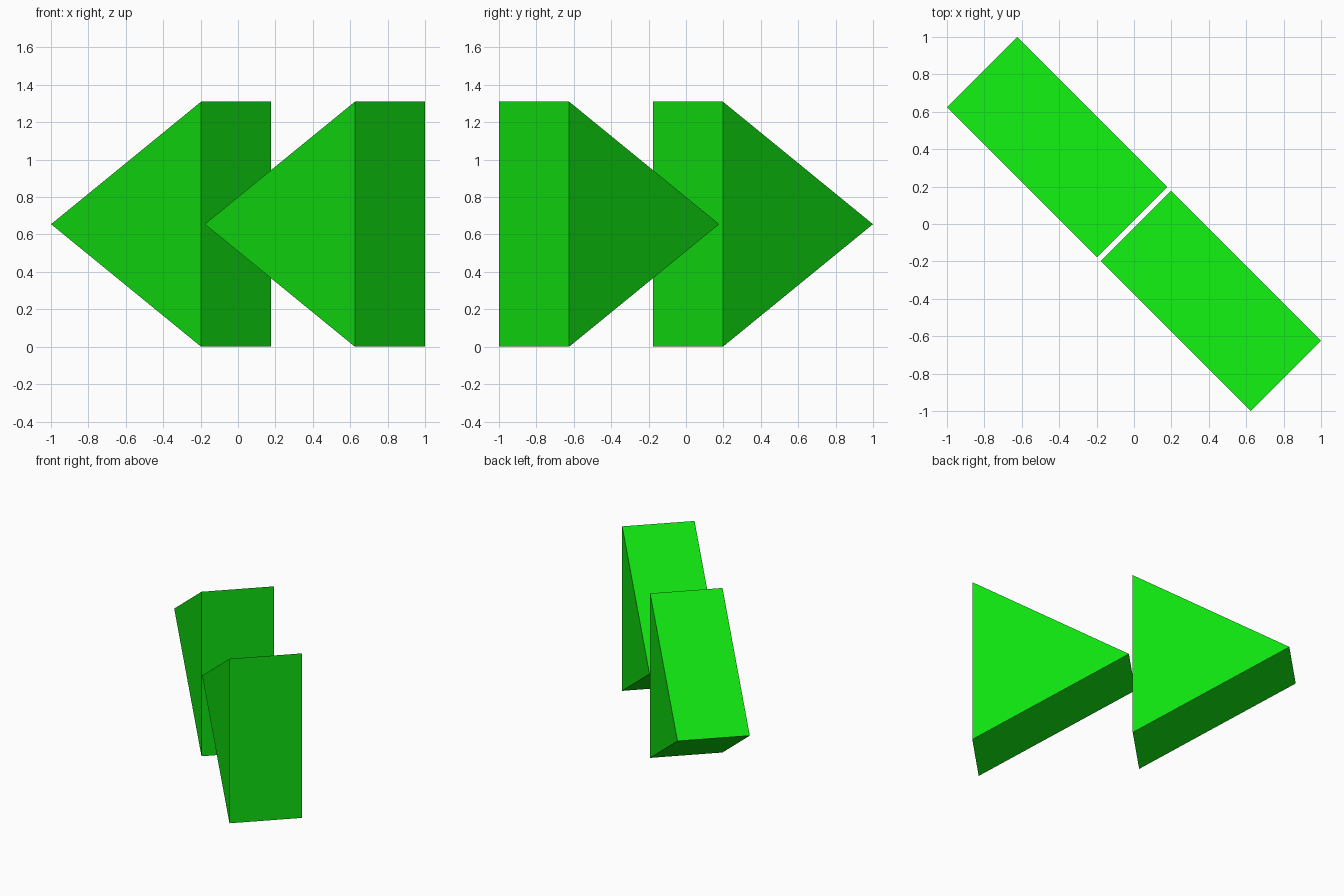
import bpy
import bmesh
import math
from mathutils import Matrix

cube = bpy.data.objects.get("Cube")
if cube:
    bpy.data.objects.remove(cube, do_unlink=True)

SIDE = 1.31                            # edge of the equilateral triangle
LENGTH = SIDE * math.sqrt(3) / 2       # tip to base
DEPTH = 0.53
GAP = 0.028

green = bpy.data.materials.new("bright green")
green.use_nodes = True
color = (0.005, 0.75, 0.005, 1)
green.diffuse_color = color
green.node_tree.nodes["Principled BSDF"].inputs["Base Color"].default_value = color


def arrow(name, tip):
    """Triangular prism with its tip at the given distance along the diagonal."""
    profile = [(tip, SIDE / 2), (tip + LENGTH, 0), (tip + LENGTH, SIDE)]
    bm = bmesh.new()
    face = bm.faces.new([bm.verts.new((x, -DEPTH / 2, z)) for x, z in profile])
    extruded = bmesh.ops.extrude_face_region(bm, geom=[face])
    verts = [g for g in extruded["geom"] if isinstance(g, bmesh.types.BMVert)]
    bmesh.ops.translate(bm, verts=verts, vec=(0, DEPTH, 0))
    bmesh.ops.recalc_face_normals(bm, faces=bm.faces)
    # Turn the prism onto the diagonal
    bm.transform(Matrix.Rotation(math.radians(-45), 4, "Z"))
    mesh = bpy.data.meshes.new(name)
    bm.to_mesh(mesh)
    bm.free()
    mesh.materials.append(green)
    obj = bpy.data.objects.new(name, mesh)
    bpy.context.collection.objects.link(obj)


# Two matching arrows, one behind the other
arrow("rear_arrow", -GAP / 2 - LENGTH)
arrow("front_arrow", GAP / 2)
